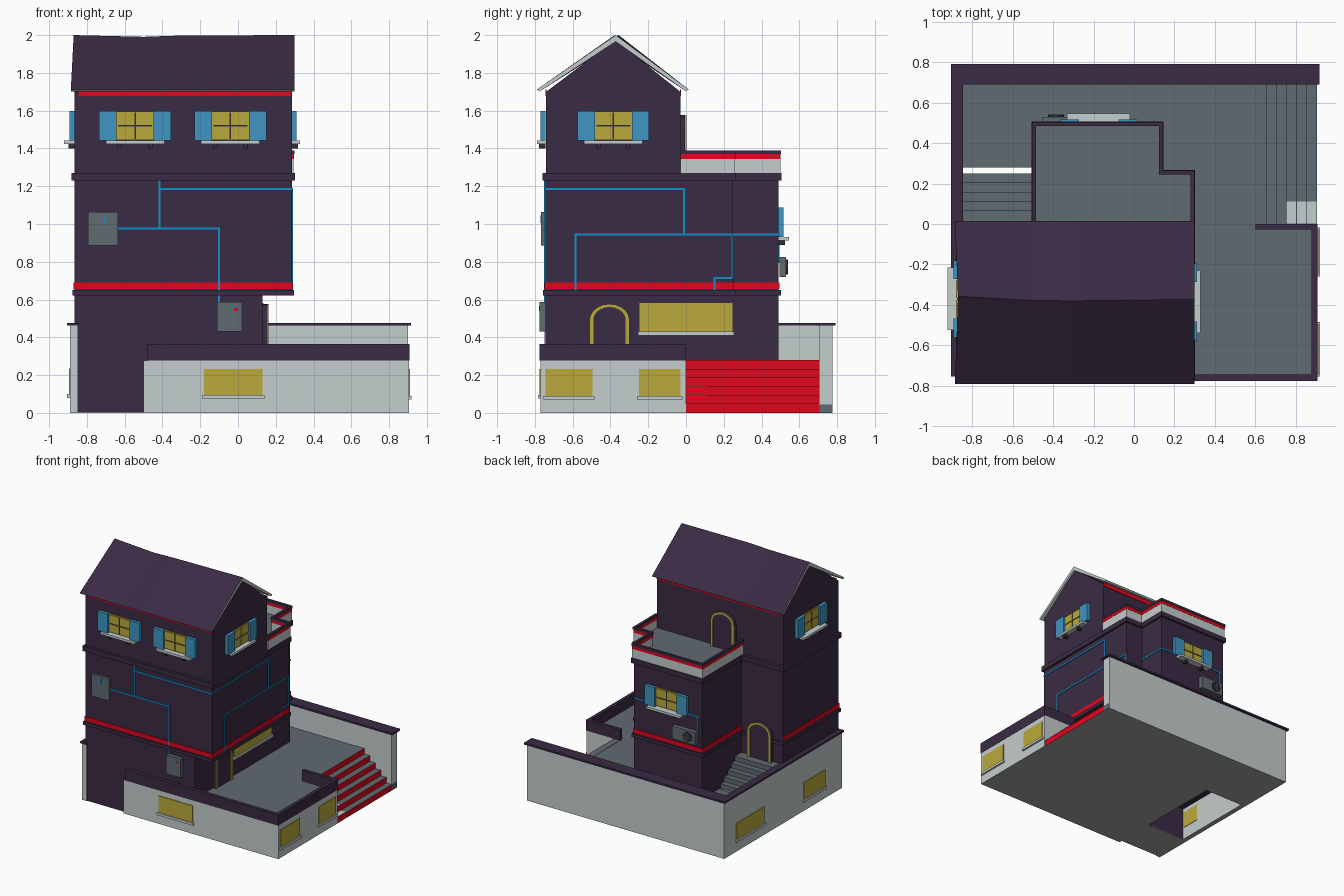
import bpy, bmesh, math
from mathutils import Vector

if "Cube" in bpy.data.objects:
    bpy.data.objects.remove(bpy.data.objects["Cube"])

def material(name, rgb):
    m = bpy.data.materials.new(name)
    m.diffuse_color = (*rgb, 1)
    m.use_nodes = True
    m.node_tree.nodes["Principled BSDF"].inputs["Base Color"].default_value = m.diffuse_color
    return m

PURPLE = material("dark purple", (0.042, 0.024, 0.057))
LIGHT = material("light grey", (0.56, 0.61, 0.61))
GREY = material("slate grey", (0.118, 0.145, 0.165))
CONCRETE = material("concrete grey", (0.36, 0.37, 0.36))
RED = material("red", (0.76, 0.002, 0.013))
YELLOW = material("yellow", (0.50, 0.40, 0.045))
BLUE = material("shutter blue", (0.05, 0.30, 0.54))
PIPE = material("pipe blue", (0.005, 0.29, 0.62))
DARK = material("charcoal", (0.03, 0.03, 0.035))

def finish(bm, name, mats, rule=None):
    bmesh.ops.recalc_face_normals(bm, faces=bm.faces)
    bm.normal_update()
    if rule:
        for f in bm.faces:
            f.material_index = rule(f.normal)
    me = bpy.data.meshes.new(name)
    bm.to_mesh(me)
    bm.free()
    for m in mats:
        me.materials.append(m)
    ob = bpy.data.objects.new(name, me)
    bpy.context.collection.objects.link(ob)
    return ob

def boxes(name, mats, items, rule=None):
    """One object from boxes given as (x0, x1, y0, y1, z0, z1)."""
    bm = bmesh.new()
    for x0, x1, y0, y1, z0, z1 in items:
        vs = bmesh.ops.create_cube(bm, size=1)["verts"]
        for v in vs:
            v.co = ((x0 + x1) / 2 + v.co.x * (x1 - x0), (y0 + y1) / 2 + v.co.y * (y1 - y0),
                    (z0 + z1) / 2 + v.co.z * (z1 - z0))
    return finish(bm, name, mats if isinstance(mats, list) else [mats], rule)

def extrude(name, mats, pts, vec, rule=None):
    bm = bmesh.new()
    f = bm.faces.new([bm.verts.new(p) for p in pts])
    new = bmesh.ops.extrude_face_region(bm, geom=[f])["geom"]
    bmesh.ops.translate(bm, vec=vec, verts=[v for v in new if isinstance(v, bmesh.types.BMVert)])
    return finish(bm, name, mats, rule)

def prism(name, mats, poly, z0, z1, off=0, rule=None):
    """Vertical prism over a counter-clockwise right-angled footprint, grown by off."""
    pts = []
    for i, p in enumerate(poly):
        a, b, c = Vector(poly[i - 1]), Vector(p), Vector(poly[(i + 1) % len(poly)])
        d = (b - a).normalized() + (c - b).normalized()
        pts.append((b.x + d.y * off, b.y - d.x * off, z0))
    return extrude(name, mats, pts, (0, 0, z1 - z0), rule)

def on(wall, u0, u1, d0, d1, z0, z1):
    """Box on a wall (axis, position, outward sign): u along it, d out of it."""
    axis, pos, s = wall
    a, b = sorted((pos + s * d0, pos + s * d1))
    return (a, b, u0, u1, z0, z1) if axis == "x" else (u0, u1, a, b, z0, z1)

flat = lambda n: 0 if n.z > 0.5 else (2 if n.z < -0.5 else 1)
FRONT, RIGHT, LEFT = ("y", -0.745, -1), ("x", 0.285, 1), ("x", -0.865, -1)
BACK, BLOCK = ("y", 0.49, 1), ("x", 0.13, 1)

# Raised base and terrace floor, open under the side stair
prism("terrace_base", [GREY, LIGHT, CONCRETE], [(-.5, -.77), (.905, -.77), (.905, 0), (.65, 0), (.65, .71),
      (-.86, .71), (-.86, .28), (-.5, .28)], 0, .277, 0, flat)
boxes("front_corner_base", PURPLE, [(-.865, -.5, -.745, -.42, .004, .3)])
boxes("front_corner_underside", CONCRETE, [(-.865, -.5, -.744, -.42, 0, .004)])
boxes("terrace_parapet", PURPLE, [(-.48, .905, -.775, -.745, .277, .365),
      (.878, .907, -.775, 0, .277, .365), (.6, .907, -.027, 0, .277, .365)])

# Red entrance steps
boxes("entrance_steps", [GREY, RED, CONCRETE],
      [(.6 + .05 * i, .654 + .05 * i, 0, .708, 0, .279 - .046 * i) for i in range(6)], flat)
boxes("tread_inlays", LIGHT, [(.605 + .05 * i, .652 + .05 * i, .002, .11, .279 - .046 * i,
      .281 - .046 * i) for i in range(3, 6)])
boxes("step_end_block", GREY, [(.898, .904, .706, .774, 0, .045)])

# Boundary walls and caps
boxes("boundary_walls", [LIGHT, LIGHT, CONCRETE], [(-.89, .9, .705, .775, 0, .465),
      (-.89, -.85, -.75, .71, 0, .465)], flat)
boxes("boundary_caps", PURPLE, [(-.905, .917, .69, .792, .462, .477),
      (-.905, -.845, -.755, .70, .462, .477)])

# House floors
UPPER = [(-.865, -.745), (.285, -.745), (.285, .25), (.13, .25), (.13, .49), (-.49, .49),
         (-.49, -.02), (-.865, -.02)]
GROUND = [(-.865, -.745), (.13, -.745), (.13, .49), (-.49, .49), (-.49, -.02), (-.865, -.02)]
prism("ground_floor", [PURPLE], GROUND, .27, .64)
prism("second_floor", [PURPLE], UPPER, .64, 1.25)
prism("lower_cornice", [PURPLE], UPPER, .622, .65, .012)
prism("red_band_main", [RED], [(-.865, -.745), (.285, -.745), (.285, -.03), (-.865, -.03)], .655, .69, .005)
prism("red_band_block", [RED], [(-.49, -.3), (.285, -.3), (.285, .25), (.13, .25), (.13, .49), (-.49, .49)],
      .6551, .6899, .0049)
prism("upper_cornice", [PURPLE], UPPER, 1.23, 1.27, .016)
extrude("top_floor", [PURPLE], [(-.865, -.74, 1.25), (-.865, -.03, 1.25), (-.865, -.03, 1.70),
        (-.865, -.375, 1.975), (-.865, -.74, 1.70)], (1.15, 0, 0))
boxes("eave_bands", RED, [(-.845, .284, -.744, -.738, 1.677, 1.712), (-.845, .284, -.032, -.026, 1.677, 1.712)])

# Slightly sagging gable roof, light on its ends and underside
bm = bmesh.new()
rings = []
for xe, xr, yr, zr in ((-.885, -.87, -.357, 2.0), (-.5, -.5, -.378, 1.991), (-.3, -.3, -.38, 1.998), (.3, .3, -.372, 2.0)):
    prof = [(xe, -.79, 1.712), (xr, yr, zr), (xe, .015, 1.712), (xe, .0, 1.702),
            (xr, yr, zr - .034), (xe, -.775, 1.702)]
    rings.append([bm.verts.new(p) for p in prof])
for a, b in zip(rings, rings[1:]):
    for i in range(6):
        j = (i + 1) % 6
        bm.faces.new((a[i], a[j], b[j], b[i]))
for r in (rings[0], rings[-1]):
    bm.faces.new((r[0], r[1], r[4], r[5]))
    bm.faces.new((r[1], r[2], r[3], r[4]))
finish(bm, "roof", [PURPLE, LIGHT], lambda n: 1 if abs(n.x) > 0.5 or (n.z < -.6 and abs(n.y) < .7) else 0)

# Roof deck and its striped parapet
prism("deck_floor", [GREY], [(-.488, -.03), (.283, -.03), (.283, .248), (.128, .248), (.128, .488), (-.488, .488)], 1.265, 1.276)
path = [(.289, -.03), (.289, .254), (.134, .254), (.134, .494), (-.494, .494), (-.494, -.03)]
def rail(name, mat, z0, z1, t):
    boxes(name, mat, [(min(a[0], b[0]) - t, max(a[0], b[0]) + t, min(a[1], b[1]) - t * (a[1] > 0),
          max(a[1], b[1]) + t, z0, z1) for a, b in zip(path, path[1:])])
rail("deck_parapet", LIGHT, 1.27, 1.345, .005)
rail("deck_red_band", RED, 1.345, 1.37, .007)
rail("deck_cap", PURPLE, 1.37, 1.39, .01)

# Side stair up to the left door
boxes("side_stair", GREY, [(-.85, -.49, -.03, .25 - .046 * i, .27, .309 + .039 * i) for i in range(5)])
boxes("side_stair_stringer", LIGHT, [(-.853, -.846, -.02, .25, .27, .42)])

# Shuttered windows
def shuttered(name, wall, u, z, reach=.043):
    boxes(name + "_frame", YELLOW, [on(wall, u - .098, u + .098, 0, .008, z, z + .15)])
    boxes(name + "_glazing_bars", DARK, [on(wall, u - .09, u + .09, .008, .011, z + .071, z + .078),
          on(wall, u - .004, u + .004, .008, .011, z + .006, z + .144)])
    boxes(name + "_panes", YELLOW, [on(wall, u + a, u + a + .086, .006, .015, z + b, z + b + .066)
          for a in (-.091, .005) for b in (.004, .08)])
    boxes(name + "_shutters", BLUE, [on(wall, min(s * .098, s * .19) + u, max(s * .098, s * .19) + u,
          0, .026, z - .004, z + .152) for s in (-1, 1)])
    boxes(name + "_sill", LIGHT, [on(wall, u - .155, u + .155, 0, reach, z - .022, z - .004)])
    boxes(name + "_brackets", DARK, [on(wall, u + k - .012, u + k + .012, 0, .033, z - .045, z - .022) for k in (-.08, .08)])

shuttered("front_window_left", FRONT, -.545, 1.445)
shuttered("front_window_right", FRONT, -.04, 1.445)
shuttered("right_window", RIGHT, -.385, 1.445)
shuttered("left_window", LEFT, -.37, 1.445, .056)
shuttered("back_window", BACK, -.175, .935, .056)

# Plain windows with sills
def plain(name, wall, u0, u1, z0, z1):
    boxes(name + "_glass", YELLOW, [on(wall, u0, u1, 0, .006, z0, z1)])
    boxes(name + "_sill", LIGHT, [on(wall, u0 - .01, u1 + .01, 0, .014, z0 - .02, z0)])

plain("basement_front", ("y", -.77, -1), -.18, .13, .095, .232)
plain("basement_right_a", ("x", .905, 1), -.745, -.495, .09, .232)
plain("basement_right_b", ("x", .905, 1), -.25, -.028, .09, .232)
plain("basement_left_a", ("x", -.89, -1), .26, .62, .1, .235)
plain("basement_left_b", ("x", -.89, -1), -.53, -.25, .1, .235)
boxes("basement_left_inner_glass", YELLOW, [(-.852, -.846, -.41, -.25, .1, .235)])
plain("terrace_window", BLOCK, -.245, .245, .43, .582)

# Arched doors: dark surround with a yellow rim
def door(name, wall, u, z):
    axis, pos, s = wall
    def arch(r, spring):
        return ([(-r, 0)] + [(-r * math.cos(math.pi * k / 10), spring + r * .8 * math.sin(math.pi * k / 10))
                for k in range(11)] + [(r, 0)])
    def put(p, d):
        return (pos + s * d, u + p[0], z + p[1]) if axis == "x" else (u + p[0], pos + s * d, z + p[1])
    vec = Vector((s, 0, 0) if axis == "x" else (0, s, 0))
    outer, inner = arch(.106, .215), arch(.086, .215)
    extrude(name + "_surround", [PURPLE], [put(p, 0) for p in outer], vec * .026)
    bm = bmesh.new()
    o = [[bm.verts.new(put(p, d)) for p in ring] for d in (.0265, .032) for ring in (outer, inner)]
    for i in range(len(outer) - 1):
        for a, b in ((0, 1), (1, 3), (3, 2), (2, 0)):
            bm.faces.new((o[a][i], o[a][i + 1], o[b][i + 1], o[b][i]))
    finish(bm, name + "_rim", [YELLOW])

door("terrace_door", BLOCK, -.405, .277)
door("deck_door", ("y", -.03, 1), -.33, 1.276)
door("side_door", ("y", -.02, 1), -.67, .465)

# Meter boxes
boxes("meter_boxes", GREY, [on(FRONT, -.795, -.635, 0, .022, .885, 1.063), on(FRONT, -.11, .022, 0, .03, .432, .587)])
boxes("meter_blue_marks", PIPE, [on(FRONT, -.712, -.704, .022, .026, 1.005, 1.045), on(FRONT, -.03, -.015, .03, .034, .555, .567)])
boxes("meter_red_mark", RED, [on(FRONT, -.02, .0, .03, .033, .54, .555)])

# Pipes
def pipes(name, wall, runs, w=.005):
    boxes(name, PIPE, [on(wall, a - w, b + w, 0, .006, c - w, d + w) for a, b, c, d in runs])
pipes("front_pipes", FRONT, [(-.635, -.1, .977, .977), (-.1, -.1, .587, .977), (-.415, -.415, .977, 1.225),
      (-.415, .284, 1.185, 1.185)])
pipes("right_pipes", RIGHT, [(-.74, -.01, 1.185, 1.185), (-.01, -.01, .945, 1.185), (-.585, .245, .945, .945),
      (-.585, -.585, .65, .945), (.245, .245, .715, .945), (.15, .245, .715, .715), (.15, .15, .65, .715)])
pipes("block_pipe", BLOCK, [(.25, .485, .945, .945)])
pipes("back_pipes", BACK, [(.02, .13, .945, .945), (-.47, -.36, .945, .945), (-.45, -.45, .8, .945)])

# Air conditioner with round fan
boxes("air_conditioner", GREY, [on(BACK, -.455, -.245, .005, .04, .72, .825)])
bm = bmesh.new()
bmesh.ops.create_cone(bm, cap_ends=True, segments=16, radius1=.04, radius2=.04, depth=.008)
fan = finish(bm, "fan", [DARK])
fan.rotation_euler.x = math.pi / 2
fan.location = (-.385, .534, .773)
boxes("fan_bars", GREY, [(-.425, -.345, .536, .541, .77, .776), (-.388, -.382, .536, .541, .733, .813)])
